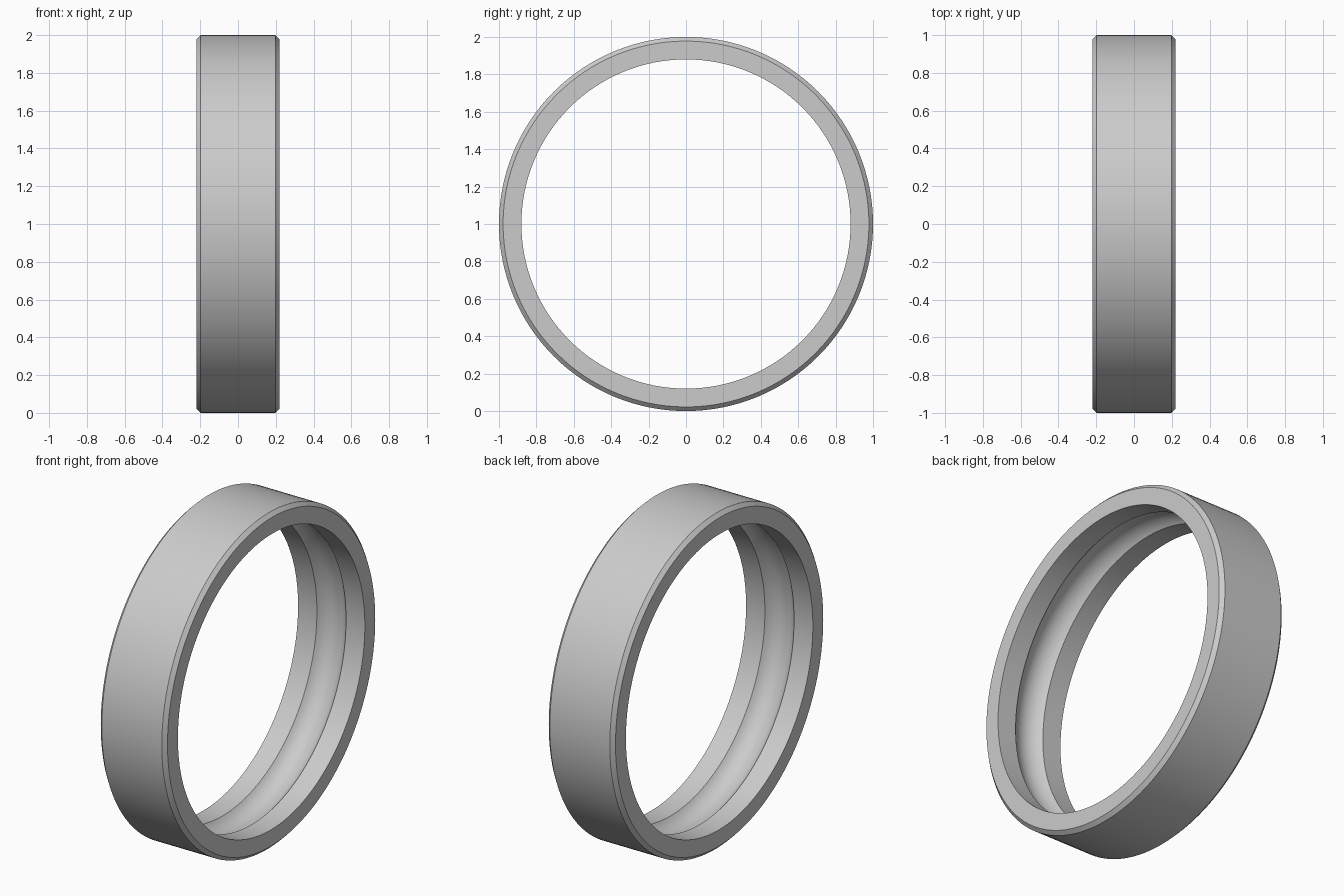
import bpy, bmesh, math
from mathutils import Vector

cube = bpy.data.objects.get("Cube")
if cube:
    bpy.data.objects.remove(cube, do_unlink=True)

HALF_WIDTH, OUTER, INNER, CHAMFER = 0.22, 1.0, 0.88, 0.022
GROOVE_HALF, GROOVE_RADIUS = 0.096, 0.12
SEGMENTS, ARC_STEPS = 128, 16

# Steel colour
steel = bpy.data.materials.new("steel grey")
steel.use_nodes = True
colour = (0.6, 0.6, 0.6, 1)
steel.diffuse_color = colour
steel.node_tree.nodes["Principled BSDF"].inputs["Base Color"].default_value = colour

# Cross-section as (x, radius): chamfered outside, plain bore with a round ball groove
profile = [(-HALF_WIDTH, INNER), (-HALF_WIDTH, OUTER - CHAMFER),
           (-HALF_WIDTH + CHAMFER, OUTER), (HALF_WIDTH - CHAMFER, OUTER),
           (HALF_WIDTH, OUTER - CHAMFER), (HALF_WIDTH, INNER)]
half_angle = math.asin(GROOVE_HALF / GROOVE_RADIUS)
centre = INNER - GROOVE_RADIUS * math.cos(half_angle)
for i in range(ARC_STEPS + 1):
    a = half_angle * (1 - 2 * i / ARC_STEPS)
    profile.append((GROOVE_RADIUS * math.sin(a), centre + GROOVE_RADIUS * math.cos(a)))

# Revolve the section around the x axis
bm = bmesh.new()
verts = [bm.verts.new((x, 0, r)) for x, r in profile]
edges = [bm.edges.new((v, verts[i - 1])) for i, v in enumerate(verts)]
bmesh.ops.spin(bm, geom=verts + edges, cent=Vector(), axis=(1, 0, 0),
               angle=2 * math.pi, steps=SEGMENTS, use_merge=True)
bmesh.ops.remove_doubles(bm, verts=bm.verts, dist=0.0001)
bmesh.ops.recalc_face_normals(bm, faces=bm.faces)
bmesh.ops.translate(bm, verts=bm.verts, vec=(0, 0, OUTER))
mesh = bpy.data.meshes.new("bearing_outer_ring")
bm.to_mesh(mesh)
bm.free()
mesh.materials.append(steel)

ring = bpy.data.objects.new("bearing_outer_ring", mesh)
bpy.context.collection.objects.link(ring)
bpy.ops.object.select_all(action='DESELECT')
ring.select_set(True)
bpy.context.view_layer.objects.active = ring
bpy.ops.object.shade_smooth_by_angle(angle=math.radians(30))
